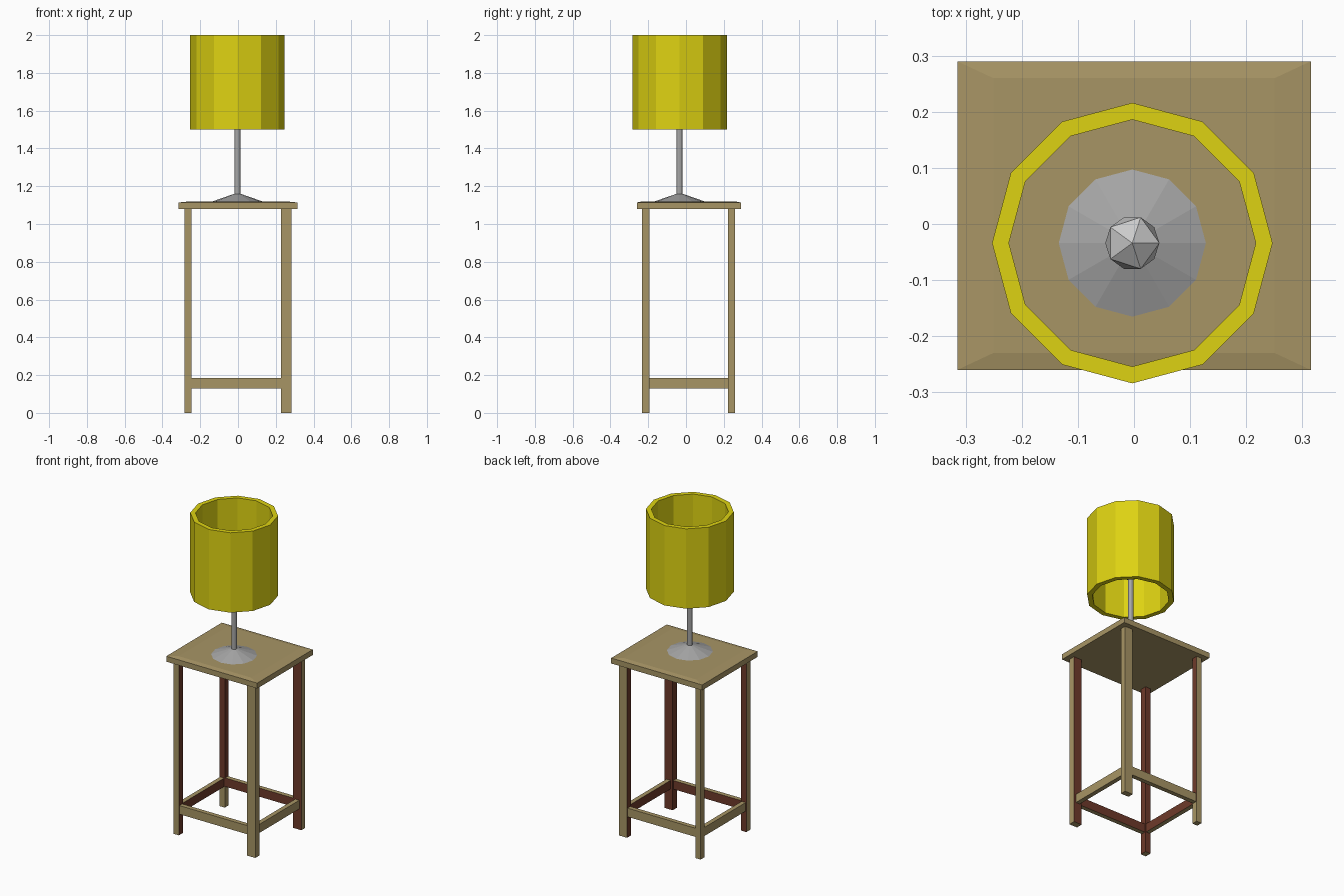
import bpy, bmesh
from mathutils import Matrix, Vector

cube = bpy.data.objects.get("Cube")
if cube:
    bpy.data.objects.remove(cube, do_unlink=True)


def material(name, rgb):
    m = bpy.data.materials.new(name)
    m.use_nodes = True
    m.diffuse_color = (*rgb, 1)
    m.node_tree.nodes["Principled BSDF"].inputs["Base Color"].default_value = (*rgb, 1)
    return m


TAN = material("tan wood", (0.39, 0.30, 0.13))
RED = material("red brown wood", (0.156, 0.042, 0.023))
YELLOW = material("yellow shade", (0.73, 0.65, 0.006))
GREY = material("grey metal", (0.38, 0.38, 0.38))
WHITE = material("pale bulb", (0.60, 0.60, 0.60))

LAMP = Vector((-0.003, -0.034, 0))


def finish(bm, name, *mats):
    mesh = bpy.data.meshes.new(name)
    bm.to_mesh(mesh)
    bm.free()
    for m in mats:
        mesh.materials.append(m)
    obj = bpy.data.objects.new(name, mesh)
    bpy.context.collection.objects.link(obj)
    return obj


def box(x, y, z):
    """Box from (low, high) ranges on each axis."""
    bm = bmesh.new()
    size = [r[1] - r[0] for r in (x, y, z)]
    mid = [(r[0] + r[1]) / 2 for r in (x, y, z)]
    bmesh.ops.create_cube(bm, size=1, matrix=Matrix.Translation(mid) @ Matrix.Diagonal((*size, 1)))
    bm.normal_update()
    return bm


def stain_inside(bm, above=0):
    """Red brown on upright faces that look toward the middle of the table."""
    for f in bm.faces:
        c = f.calc_center_median()
        inward = f.normal.x * c.x + f.normal.y * c.y < -0.01
        if abs(f.normal.z) < 0.5 and inward and c.z > above:
            f.material_index = 1


def cone(name, r1, r2, z1, z2, mat, sides=12):
    bm = bmesh.new()
    bmesh.ops.create_cone(bm, cap_ends=True, segments=sides, radius1=r1, radius2=r2,
                          depth=z2 - z1,
                          matrix=Matrix.Translation(LAMP + Vector((0, 0, (z1 + z2) / 2)))
                          @ Matrix.Rotation(1.5707963, 4, "Z"))
    return finish(bm, name, mat)


# Table top with a very shallow raised middle
bm = box((-0.315, 0.315), (-0.26, 0.29), (1.08, 1.114))
top = max(bm.faces, key=lambda f: f.normal.z)
bmesh.ops.inset_region(bm, faces=[top], thickness=0.03, use_even_offset=True)
for v in top.verts:
    v.co.z = 1.12
    v.co.x *= 0.88
finish(bm, "table_top", TAN)

# Legs
XS = {"right": (-0.283, -0.247), "left": (0.227, 0.283)}
YS = {"front": (-0.233, -0.192), "back": (0.222, 0.259)}
for side, x in XS.items():
    for end, y in YS.items():
        bm = box(x, y, (0, 1.085))
        plain_foot = (side, end) == ("right", "back")
        if plain_foot:
            bmesh.ops.bisect_plane(bm, geom=bm.verts[:] + bm.edges[:] + bm.faces[:],
                                   plane_co=(0, 0, 0.13), plane_no=(0, 0, 1))
            bm.normal_update()
        stain_inside(bm, 0.13 if plain_foot else 0)
        finish(bm, f"{end}_{side}_leg", TAN, RED)

# Stretchers between the legs
RAIL_Z = (0.13, 0.184)
for end, y in YS.items():
    mid = sum(y) / 2
    bm = box((-0.25, 0.23), (mid - 0.014, mid + 0.014), RAIL_Z)
    stain_inside(bm)
    finish(bm, f"{end}_stretcher", TAN, RED)
for side, x in XS.items():
    mid = sum(x) / 2
    bm = box((mid - 0.014, mid + 0.014), (-0.195, 0.225), RAIL_Z)
    stain_inside(bm)
    finish(bm, f"{side}_stretcher", TAN, RED)

# Lamp foot and rod
cone("lamp_foot", 0.134, 0.016, 1.119, 1.16, GREY)
cone("lamp_rod", 0.016, 0.016, 1.15, 1.64, GREY)

# Bulb
bm = bmesh.new()
bmesh.ops.create_icosphere(bm, subdivisions=1, radius=0.054,
                           matrix=Matrix.Translation(LAMP + Vector((0, 0, 1.67))))
finish(bm, "bulb", WHITE)

# Shade: open twelve-sided tube with a thick wall
bm = bmesh.new()
profile = [(0.25, 1.5), (0.25, 2.0), (0.22, 2.0), (0.22, 1.5)]
verts = [bm.verts.new(LAMP + Vector((r, 0, z))) for r, z in profile]
edges = [bm.edges.new((verts[i], verts[(i + 1) % 4])) for i in range(4)]
bmesh.ops.spin(bm, geom=verts + edges, cent=LAMP, axis=(0, 0, 1),
               angle=6.2831853, steps=12, use_merge=True)
bmesh.ops.remove_doubles(bm, verts=bm.verts[:], dist=0.0005)
bmesh.ops.recalc_face_normals(bm, faces=bm.faces[:])
finish(bm, "lamp_shade", YELLOW)
